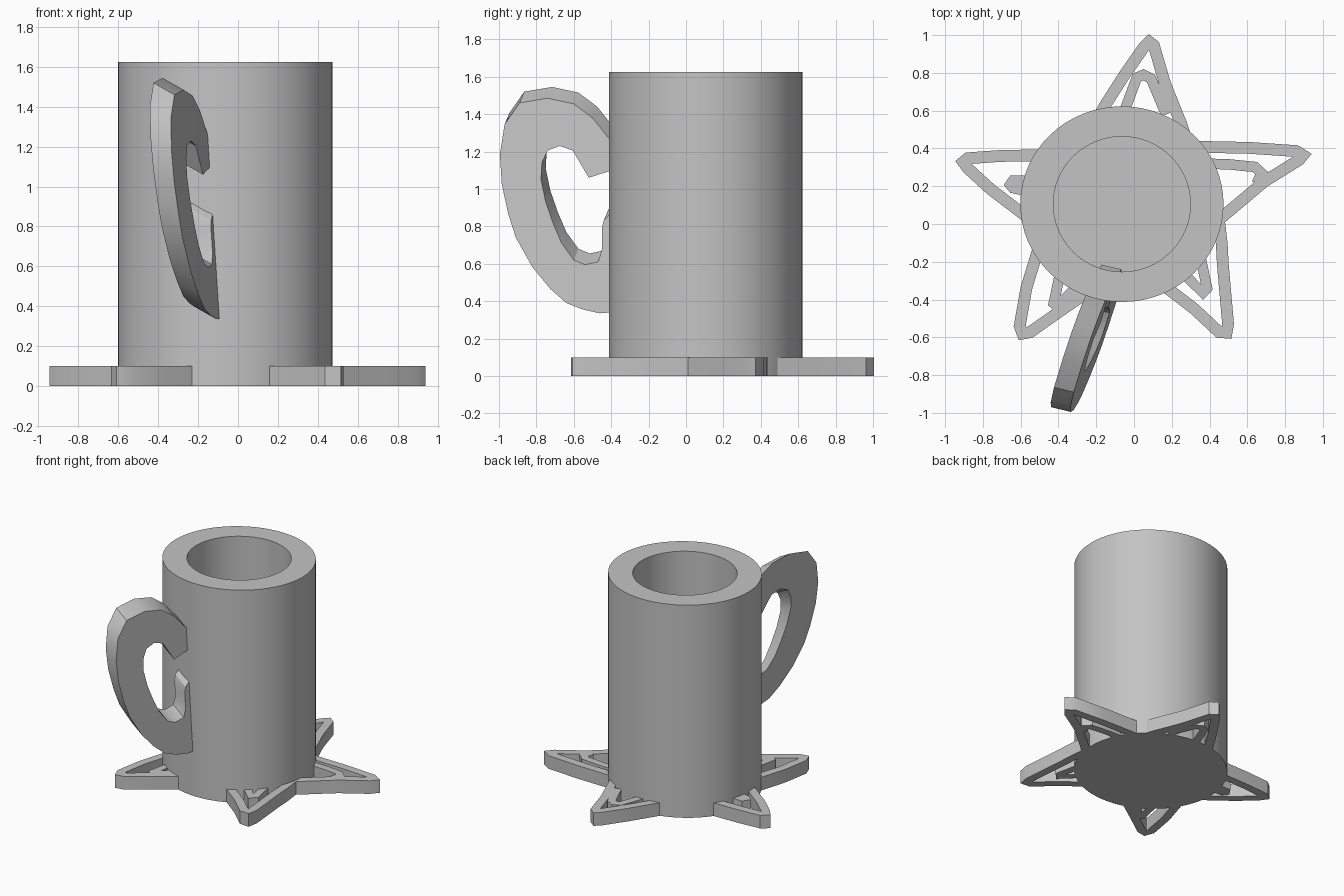
import bpy, bmesh, math
from mathutils import Vector

if "Cube" in bpy.data.objects:
    bpy.data.objects.remove(bpy.data.objects["Cube"])

grey = bpy.data.materials.new("plain grey")
grey.diffuse_color = (0.55, 0.55, 0.55, 1)
grey.use_nodes = True
grey.node_tree.nodes["Principled BSDF"].inputs["Base Color"].default_value = grey.diffuse_color


def finish(name, bm, angle=30):
    bmesh.ops.recalc_face_normals(bm, faces=bm.faces[:])
    me = bpy.data.meshes.new(name)
    bm.to_mesh(me)
    bm.free()
    me.materials.append(grey)
    ob = bpy.data.objects.new(name, me)
    bpy.context.collection.objects.link(ob)
    bpy.ops.object.select_all(action='DESELECT')
    ob.select_set(True)
    bpy.context.view_layer.objects.active = ob
    bpy.ops.object.shade_smooth_by_angle(angle=math.radians(angle))
    return ob


def prism(name, pts, offset):
    """Extrude a closed 3D outline along an offset."""
    bm = bmesh.new()
    a = [bm.verts.new(p) for p in pts]
    b = [bm.verts.new(Vector(p) + Vector(offset)) for p in pts]
    n = len(a)
    bm.faces.new(a)
    bm.faces.new(b[::-1])
    for i in range(n):
        j = (i + 1) % n
        bm.faces.new((a[i], b[i], b[j], a[j]))
    return finish(name, bm)


def ribbon(name, pts, width, height):
    """Flat upright strip of constant width along an open path."""
    p = [Vector(q) for q in pts]
    left, right = [], []
    for i, q in enumerate(p):
        d0 = (q - p[i - 1]).normalized() if i else (p[1] - q).normalized()
        d1 = (p[i + 1] - q).normalized() if i < len(p) - 1 else d0
        n0, n1 = Vector((-d0.y, d0.x)), Vector((-d1.y, d1.x))
        m = (n0 + n1).normalized()
        m *= width / 2 / max(0.75, m.dot(n0))
        left.append(q + m)
        right.append(q - m)
    bm = bmesh.new()
    rows = [[bm.verts.new((v.x, v.y, z)) for v in side]
            for side, z in ((left, 0), (right, 0), (right, height), (left, height))]
    for k in range(4):
        r, s = rows[k], rows[(k + 1) % 4]
        for i in range(len(p) - 1):
            bm.faces.new((r[i], r[i + 1], s[i + 1], s[i]))
    for i in (0, -1):
        bm.faces.new([r[i] for r in rows])
    return finish(name, bm)


# Mug body: closed lathe with a slightly oval section
CX, CY, TOP, FLOOR, SEG = -0.064, 0.105, 1.625, 0.1, 64
bm = bmesh.new()
rings = []
for rx, ry, z in ((0.538, 0.518, 0), (0.538, 0.518, TOP),
                  (0.363, 0.358, TOP), (0.363, 0.358, FLOOR)):
    rings.append([bm.verts.new((CX + rx * math.cos(t), CY + ry * math.sin(t), z))
                  for t in (2 * math.pi * i / SEG for i in range(SEG))])
for r, s in zip(rings, rings[1:]):
    for i in range(SEG):
        j = (i + 1) % SEG
        bm.faces.new((r[i], r[j], s[j], s[i]))
bm.faces.new(rings[0])
bm.faces.new(rings[-1])
finish("mug_body", bm)

# Handle: C-shaped outline (y, z) on a leaning plane, thickened sideways
outline = [(-.30, 1.13), (-.34, 1.19), (-.42, 1.28), (-.50, 1.38), (-.60, 1.455), (-.74, 1.485),
           (-.89, 1.46), (-.97, 1.345), (-.995, 1.185), (-.985, 1.025), (-.95, .865),
           (-.91, .74), (-.82, .58), (-.725, .465), (-.64, .39), (-.55, .355), (-.46, .335),
           (-.40, .34), (-.33, .42), (-.27, .57), (-.24, .77),
           (-.41, .86), (-.44, .83), (-.45, .79), (-.45, .675), (-.47, .61), (-.54, .595),
           (-.60, .62), (-.665, .71), (-.71, .815), (-.75, .93), (-.775, 1.05),
           (-.77, 1.14), (-.74, 1.205), (-.675, 1.23), (-.605, 1.205), (-.52, 1.06)]
prism("handle", [(0.059 + 0.316 * y - 0.066 * z, y, z) for y, z in outline],
      (-0.105, 0.025, 0.06))

# Star base: outer and inner open-work points, plan coordinates in hundredths
outer_points = {
    "back": [(-18, 58), (-15.5, 62.5), (-5, 79), (5.5, 94), (8, 96.5), (10.5, 94.5),
             (16.5, 74), (25, 53), (27, 47)],
    "right": [(27, 41), (61, 40.3), (86, 38.6), (90, 36.5), (87.5, 34), (69, 22.5), (47, 4), (40, -1)],
    "front_right": [(45, 2), (46.5, -11), (47, -21), (49.8, -53), (49, -57.5), (45, -57.2),
                    (32, -45), (15, -32), (10, -28)],
    "front_left": [(-48, -6), (-50, -11), (-57, -34), (-60.5, -54), (-59, -58), (-55, -57.3),
                   (-39, -46), (-23, -35), (-18, -31)],
    "left": [(-45, 36.5), (-71, 36), (-88, 34.8), (-90.5, 32.8), (-88, 29.5), (-76, 18.5), (-55, 2.5), (-48, -3)],
}
inner_points = {
    "back": [(-5, 60), (1.5, 77.5), (5, 79), (9, 77), (17, 58)],
    "right": [(36, 32), (50, 31.6), (64, 30.2), (67.5, 27), (65, 21.5)],
    "front_right": [(34, -12), (38.7, -34), (36.5, -36.5), (27, -27), (20, -22)],
    "front_left": [(-36, -20), (-42.5, -42), (-40.5, -43.5), (-28, -31), (-22, -26)],
    "left": [(-50, 23), (-64, 23), (-65.5, 20.8), (-64, 19), (-50, 16)],
}
# The front left inner point leans outward to follow its outer point
inner_points["front_left"][0] = (-37, -16)
for side, pts in outer_points.items():
    ribbon("star_point_" + side, [(x / 100, y / 100) for x, y in pts], 0.062, 0.1)
for side, pts in inner_points.items():
    ribbon("star_inlay_" + side, [(x / 100, y / 100) for x, y in pts], 0.055, 0.1)
